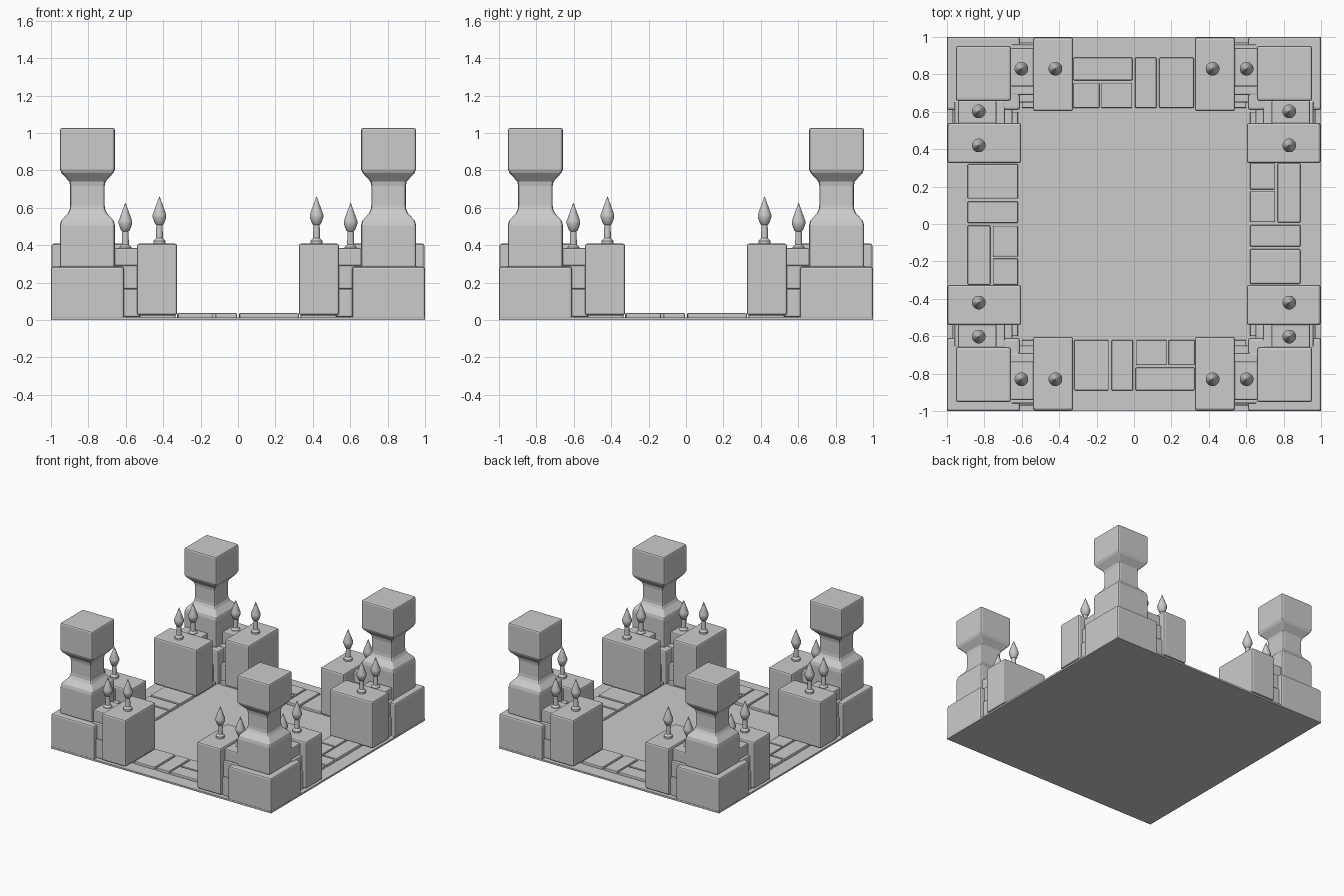
import bpy, bmesh, math
from mathutils import Matrix, Vector

if "Cube" in bpy.data.objects:
    bpy.data.objects.remove(bpy.data.objects["Cube"])


def make(name, bm, turn=0, bevel=0.0, smooth=False):
    """Turn a bmesh by quarter turns about the centre and make it an object."""
    bmesh.ops.recalc_face_normals(bm, faces=bm.faces)
    bm.transform(Matrix.Rotation(turn * math.pi / 2, 4, 'Z'))
    me = bpy.data.meshes.new(name)
    bm.to_mesh(me)
    bm.free()
    ob = bpy.data.objects.new(name, me)
    bpy.context.collection.objects.link(ob)
    if bevel:
        m = ob.modifiers.new("bevel", 'BEVEL')
        m.width, m.segments = bevel, 2
        m.limit_method, m.angle_limit = 'ANGLE', math.radians(50)
    if smooth:
        bpy.ops.object.select_all(action='DESELECT')
        ob.select_set(True)
        bpy.context.view_layer.objects.active = ob
        bpy.ops.object.shade_smooth_by_angle(angle=math.radians(35))
    return ob


def box(name, x0, x1, y0, y1, z0, z1, turn=0, bevel=0.0):
    bm = bmesh.new()
    bmesh.ops.create_cube(bm, size=1)
    size = Vector((x1 - x0, y1 - y0, z1 - z0))
    for v in bm.verts:
        v.co = Vector((v.co[i] * size[i] for i in range(3)))
        v.co += Vector(((x0 + x1) / 2, (y0 + y1) / 2, (z0 + z1) / 2))
    return make(name, bm, turn, bevel)


def loft(name, profile, sides, cx, cy, z, turn, bevel=0.0, smooth=False):
    """Stack regular rings from (radius, height) pairs; four sides use half width."""
    bm = bmesh.new()
    rings = []
    for r, h in profile:
        k = r * math.sqrt(2) if sides == 4 else r
        ring = []
        for i in range(sides):
            a = math.pi / sides + i * math.tau / sides
            ring.append(bm.verts.new((cx + k * math.cos(a), cy + k * math.sin(a), z + h)))
        rings.append(ring)
    for lo, hi in zip(rings, rings[1:]):
        for i in range(sides):
            j = (i + 1) % sides
            bm.faces.new((lo[i], lo[j], hi[j], hi[i]))
    bm.faces.new(rings[0])
    bm.faces.new(rings[-1])
    return make(name, bm, turn, bevel, smooth)


PILLAR = [(.147, .28), (.147, .505), (.141, .53), (.105, .57), (.095, .59), (.092, .615),
          (.092, .715), (.097, .74), (.138, .785), (.147, .805), (.147, 1.027)]
SPIKE = [(.033, -.02), (.033, .015), (.019, .03), (.017, .1), (.024, .105),
         (.037, .14), (.037, .155), (.001, .252)]
TILES = [(-.325, -.008, .768, .89), (-.325, -.185, .62, .755), (-.175, -.01, .62, .755),
         (.005, .12, .62, .89), (.135, .32, .62, .89),
         (-.6, -.335, .62, .89), (.335, .6, .62, .89)]
# wall courses: y range and z range
COURSES = [(.65, .97, .015, .165), (.69, .96, .165, .29), (.735, .94, .29, .385)]

# floor slab
box("floor_slab", -1, 1, -1, 1, 0, .014)

for t in range(4):
    # corner plinth and pillar
    box("corner_plinth", .61, 1, .61, 1, .005, .285, t, .012)
    loft("corner_pillar", PILLAR, 4, .805, .805, 0, t, .012)
    # paving bricks along one side
    for x0, x1, y0, y1 in TILES:
        box("paving_brick", x0, x1, y0, y1, .005, .036, t, .006)
    for s in (-1, 1):
        # gate post, and stepped wall joining it to the plinth
        a, b = sorted((s * .325, s * .54))
        box("gate_post", a, b, .603, .997, .025, .408, t, .012)
        a, b = sorted((s * .52, s * .66))
        for y0, y1, z0, z1 in COURSES:
            box("wall_course", a, b, y0, y1, z0, z1, t, .008)
        # spiked finials
        loft("post_spike", SPIKE, 16, s * .42, .83, .408, t, smooth=True)
        loft("wall_spike", SPIKE, 16, s * .602, .83, .374, t, smooth=True)
